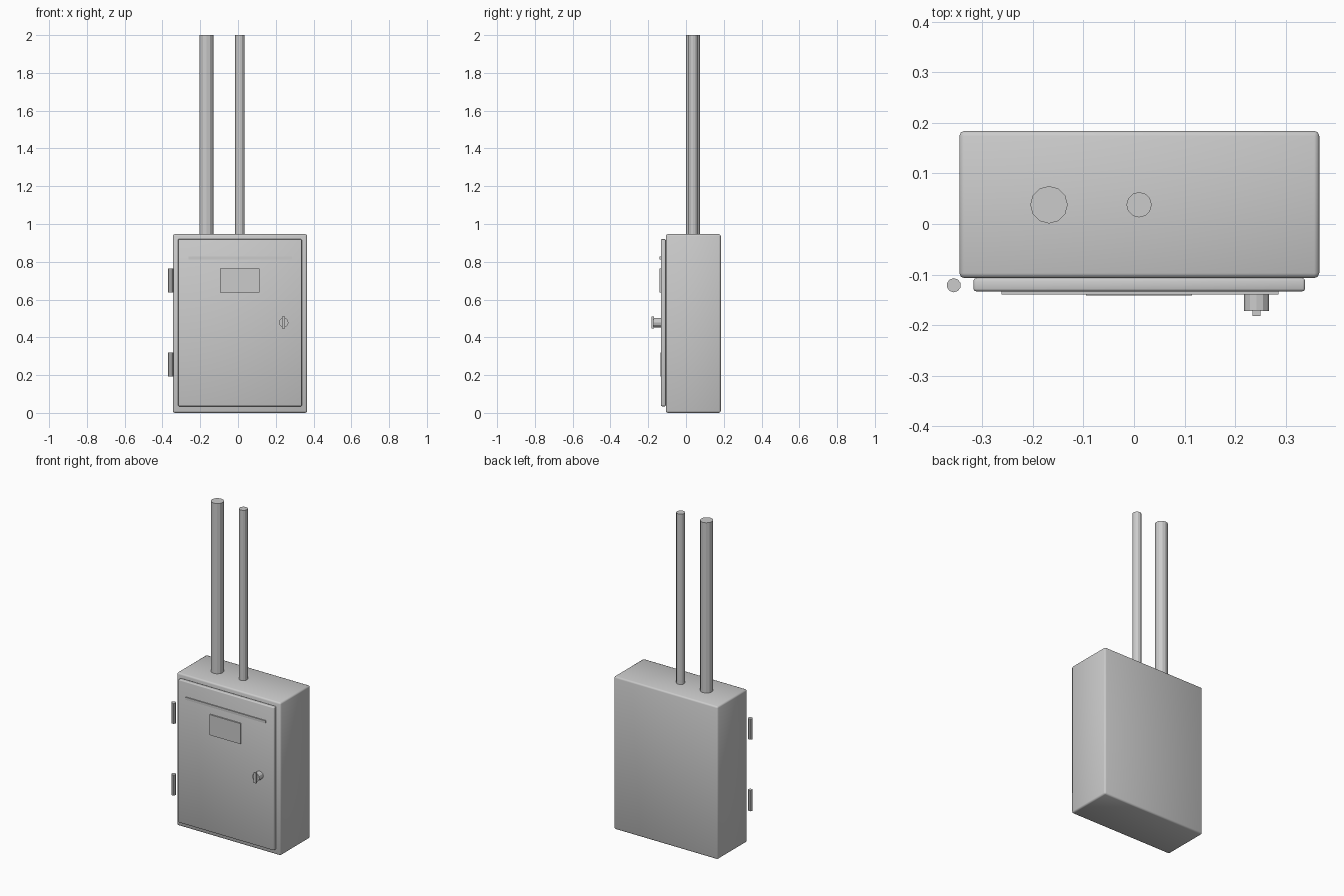
import bpy
from math import radians

cube = bpy.data.objects.get("Cube")
if cube:
    bpy.data.objects.remove(cube, do_unlink=True)

# One painted-metal grey for everything
grey = bpy.data.materials.new("grey metal")
grey.use_nodes = True
colour = (0.6, 0.6, 0.6, 1)
grey.diffuse_color = colour
grey.node_tree.nodes["Principled BSDF"].inputs["Base Color"].default_value = colour


def box(name, x, y, z, bevel=0.0):
    """Box from (min, max) pairs, with optional rounded edges."""
    ranges = (x, y, z)
    bpy.ops.mesh.primitive_cube_add(size=1, location=[(a + b) / 2 for a, b in ranges])
    ob = bpy.context.object
    ob.name = name
    ob.scale = [b - a for a, b in ranges]
    bpy.ops.object.transform_apply(location=False, rotation=False, scale=True)
    ob.data.materials.append(grey)
    if bevel:
        mod = ob.modifiers.new("rounded edges", "BEVEL")
        mod.width = bevel
        mod.segments = 2
        bpy.ops.object.shade_smooth()
    return ob


def rod(name, location, radius, length, sides=12, tilt=0):
    """Faceted cylinder, upright unless tilted about x."""
    bpy.ops.mesh.primitive_cylinder_add(vertices=sides, radius=radius, depth=length,
                                        location=location, rotation=(tilt, 0, 0))
    ob = bpy.context.object
    ob.name = name
    ob.data.materials.append(grey)
    return ob


# Cabinet and door
box("cabinet_body", (-0.345, 0.366), (-0.107, 0.184), (0, 0.946), 0.01)
box("door", (-0.317, 0.338), (-0.133, -0.107), (0.035, 0.92), 0.005)

# Door trim
box("drip_strip", (-0.262, 0.285), (-0.139, -0.13), (0.811, 0.827))
box("label_plate", (-0.095, 0.115), (-0.141, -0.132), (0.638, 0.765))

# Lock with turn key
rod("lock_barrel", (0.242, -0.151, 0.478), 0.025, 0.042, tilt=radians(90))
box("lock_key", (0.234, 0.25), (-0.182, -0.17), (0.446, 0.51))

# Hinge pins on the right-hand side
for name, z in (("lower_hinge", 0.257), ("upper_hinge", 0.7)):
    rod(name, (-0.356, -0.121, z), 0.014, 0.127, sides=10)

# Conduits rising from the roof
for name, x, radius in (("large_conduit", -0.168, 0.037), ("small_conduit", 0.01, 0.025)):
    rod(name, (x, 0.038, 1.47), radius, 1.06)
